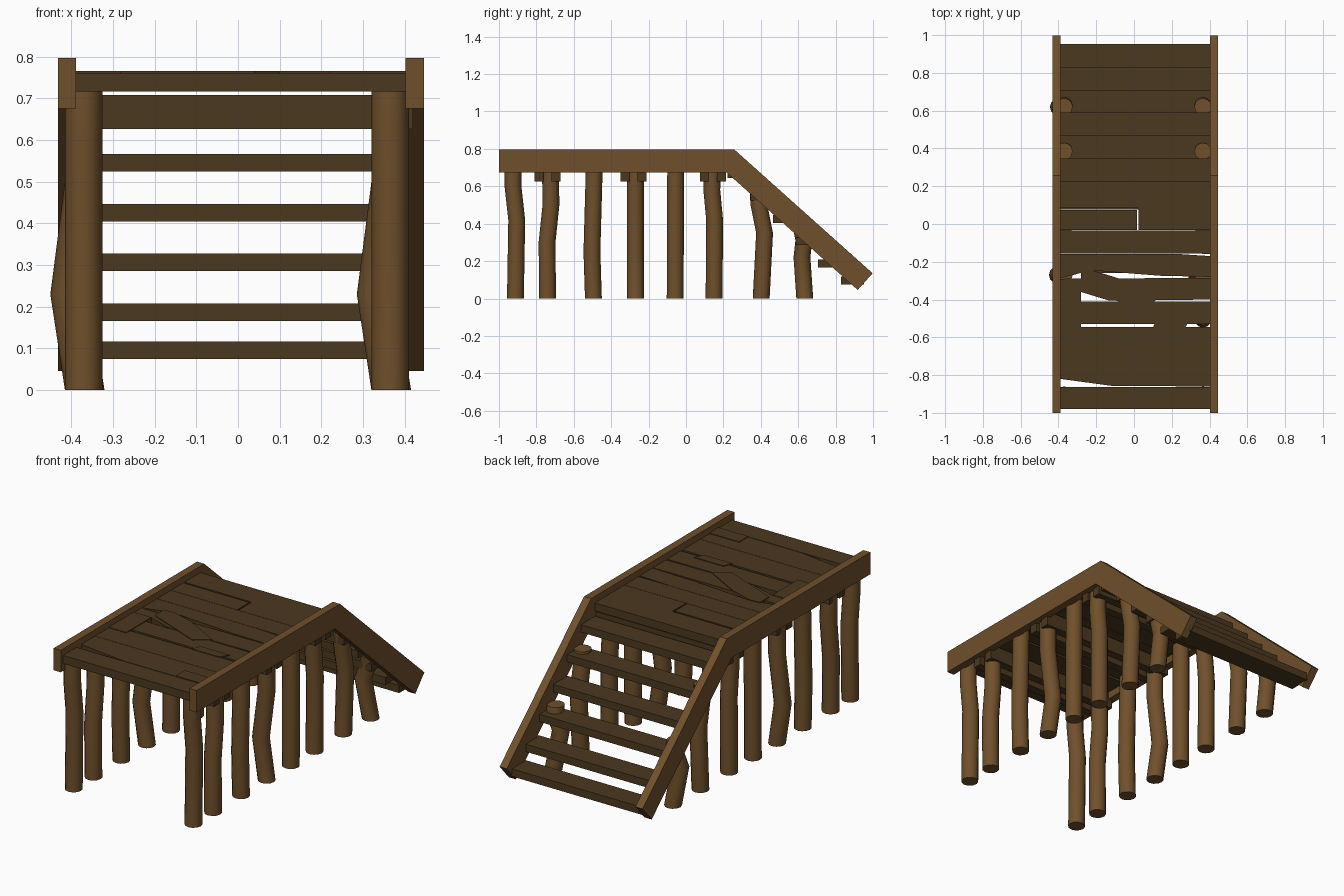
import bpy, bmesh, math

if "Cube" in bpy.data.objects:
    bpy.data.objects.remove(bpy.data.objects["Cube"])


def material(name, rgb):
    m = bpy.data.materials.new(name)
    m.diffuse_color = (*rgb, 1)
    m.use_nodes = True
    m.node_tree.nodes["Principled BSDF"].inputs["Base Color"].default_value = m.diffuse_color
    return m


LIGHT = material("light_wood", (0.16, 0.08, 0.024))
DARK = material("dark_wood", (0.07, 0.04, 0.014))


def finish(bm, name, mat):
    bmesh.ops.recalc_face_normals(bm, faces=bm.faces)
    me = bpy.data.meshes.new(name)
    bm.to_mesh(me)
    bm.free()
    me.materials.append(mat)
    ob = bpy.data.objects.new(name, me)
    bpy.context.collection.objects.link(ob)
    return ob


def prism(name, pts, offset, mat):
    """Extrude a closed outline of 3D points along an offset vector."""
    bm = bmesh.new()
    face = bm.faces.new([bm.verts.new(p) for p in pts])
    ext = bmesh.ops.extrude_face_region(bm, geom=[face])
    bmesh.ops.translate(bm, vec=offset,
                        verts=[v for v in ext["geom"] if isinstance(v, bmesh.types.BMVert)])
    return finish(bm, name, mat)


def board(name, outline, z0, z1, mat=DARK):
    return prism(name, [(x, y, z0) for x, y in outline], (0, 0, z1 - z0), mat)


def rect(x0, x1, y0, y1):
    return [(x0, y0), (x1, y0), (x1, y1), (x0, y1)]


# side rails: level run, then sloping down along the stairs
profile = [(-1, 0.675), (-1, 0.797), (0.258, 0.797), (0.998, 0.135), (0.918, 0.046), (0.216, 0.675)]
for side, x in (("left", -0.432), ("right", 0.402)):
    prism(side + "_rail", [(x, y, z) for y, z in profile], (0.044, 0, 0), LIGHT)

# stair treads
for i in range(6):
    y = 0.89 - 0.121 * i
    z = 0.075 if i == 0 else 0.166 + 0.1195 * (i - 1)
    board(f"tread_{i}", rect(-0.395, 0.41, y - 0.062, y + 0.062), z, z + 0.042)

# paired cross beams gripping the posts
for i, y in enumerate((-0.74, -0.28, 0.145)):
    for dy in (-0.045, 0.045):
        board(f"cross_beam_{i}", rect(-0.41, 0.42, y + dy - 0.024, y + dy + 0.024), 0.626, 0.708)

# deck planks, some broken or worn
L, R = -0.39, 0.405
planks = [
    rect(L, R, -0.98, -0.862),
    [(L, -0.82), (-0.11, -0.858), (R, -0.858), (R, -0.70), (L, -0.70)],
    rect(L, R, -0.698, -0.545),
    rect(L, R, -0.53, -0.41),
    [(L, -0.36), (-0.28, -0.36), (-0.13, -0.406), (R, -0.40), (R, -0.285), (L, -0.29)],
    [(L, -0.288), (-0.23, -0.245), (0.14, -0.274), (R, -0.28), (R, -0.17), (0.22, -0.158), (L, -0.158)],
    [(L, -0.156), (0.22, -0.156), (R, -0.158), (R, -0.035), (L, -0.035)],
    rect(L, 0.017, -0.033, 0.075),
    rect(0.025, R, -0.033, 0.085),
    rect(L, R, 0.085, 0.225),
]
for i, outline in enumerate(planks):
    board(f"deck_plank_{i}", outline, 0.716, 0.761)

# loose repair boards covering the gaps
patches = [
    rect(L, -0.28, -0.58, -0.36),
    [(-0.28, -0.25), (-0.22, -0.245), (-0.09, -0.285), (0.12, -0.40), (0.04, -0.46), (-0.28, -0.33)],
    [(0.10, -0.55), (0.27, -0.55), (0.30, -0.50), (0.12, -0.50)],
    rect(0.22, R, -0.86, -0.78),
]
for i, outline in enumerate(patches):
    board(f"repair_board_{i}", outline, 0.73, 0.765)


def post(name, path, x, radius=0.045, sides=12):
    """Crooked log: rings of vertices along a (dx, y, z) path."""
    bm = bmesh.new()
    rings = [[bm.verts.new((x + dx + radius * math.cos(a), y + radius * math.sin(a), z))
              for a in (2 * math.pi * k / sides for k in range(sides))] for dx, y, z in path]
    for a, b in zip(rings, rings[1:]):
        for k in range(sides):
            n = (k + 1) % sides
            f = bm.faces.new((a[k], a[n], b[n], b[k]))
            f.smooth = True
    bm.faces.new(rings[0])
    bm.faces.new(rings[-1])
    ob = finish(bm, name, LIGHT)
    ob.data.set_sharp_from_angle(angle=math.radians(40))


# eight posts per side, same bends on both sides
paths = [
    [(0, -0.912, 0), (0, -0.905, 0.42), (0, -0.925, 0.6), (0, -0.925, 0.716)],
    [(0, -0.74, 0), (0, -0.743, 0.3), (0, -0.722, 0.5), (0, -0.725, 0.716)],
    [(0, -0.495, 0), (0, -0.503, 0.25), (0, -0.49, 0.716)],
    [(0, -0.27, 0), (-0.035, -0.27, 0.23), (0, -0.27, 0.5), (0, -0.27, 0.716)],
    [(0, -0.058, 0), (0, -0.055, 0.716)],
    [(0, 0.15, 0), (0, 0.153, 0.42), (0, 0.138, 0.58), (0, 0.14, 0.716)],
    [(0, 0.402, 0), (0, 0.42, 0.35), (0, 0.39, 0.5), (0, 0.385, 0.58)],
    [(0.005, 0.635, 0), (-0.03, 0.62, 0.22), (0, 0.63, 0.31), (0, 0.62, 0.36)],
]
for side, x in (("left", -0.37), ("right", 0.365)):
    for i, path in enumerate(paths):
        post(f"{side}_post_{i}", path, x)
